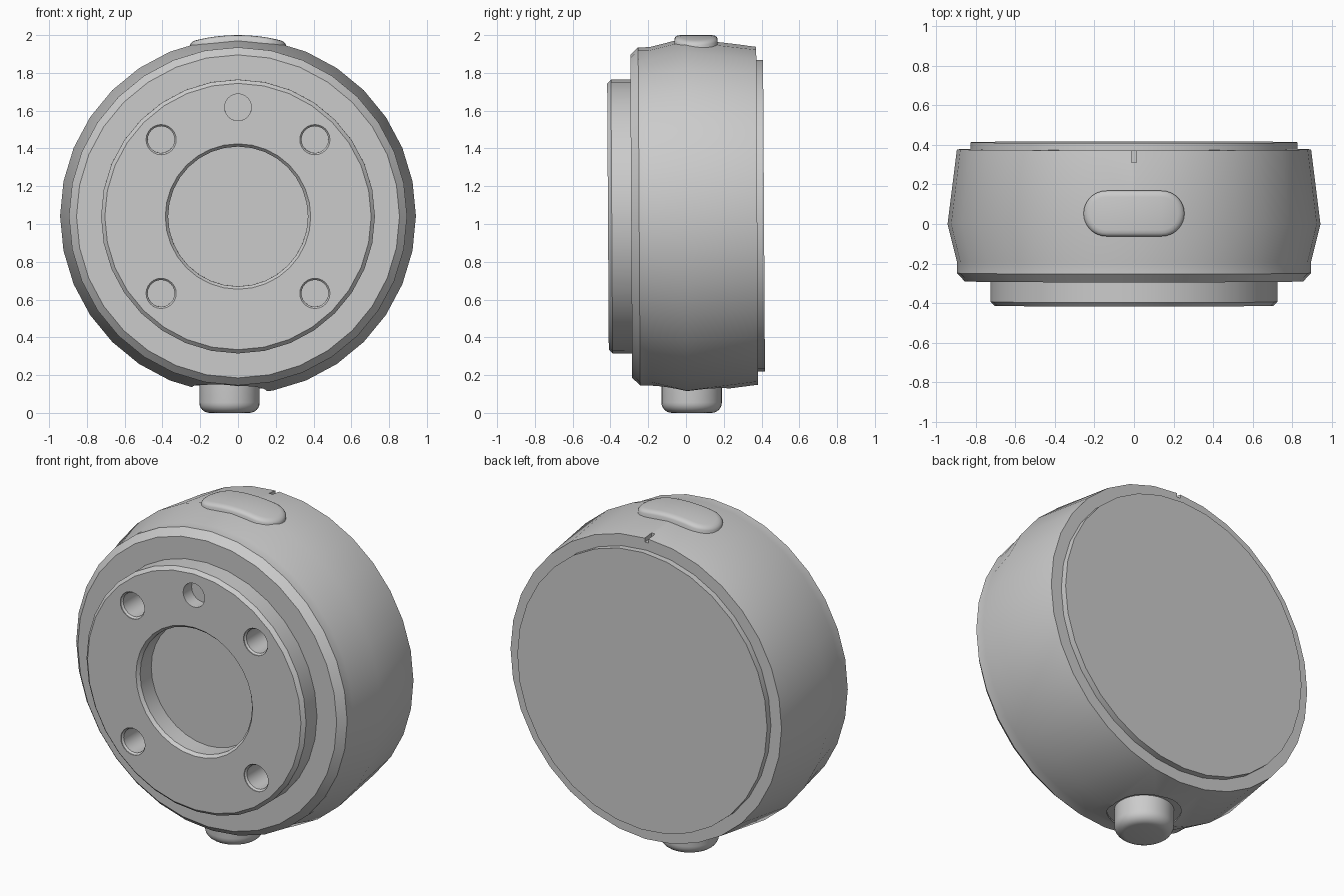
import bpy, bmesh
from math import sin, cos, pi, sqrt, radians
from mathutils import Matrix, Vector

if "Cube" in bpy.data.objects:
    bpy.data.objects.remove(bpy.data.objects["Cube"])

CENTRE = Vector((0, 0, 1.042))
TILT = 0.006
FACING = Matrix.Translation(CENTRE) @ Matrix.Rotation(-pi / 2 + TILT, 4, 'X')


def finish(bm, name, matrix=Matrix()):
    bmesh.ops.remove_doubles(bm, verts=bm.verts, dist=1e-5)
    bm.transform(matrix)
    bmesh.ops.recalc_face_normals(bm, faces=bm.faces)
    mesh = bpy.data.meshes.new(name)
    bm.to_mesh(mesh)
    bm.free()
    ob = bpy.data.objects.new(name, mesh)
    bpy.context.collection.objects.link(ob)
    return ob


def lathe(name, profile, segments, matrix=Matrix()):
    """Revolve (radius, height) points around local z."""
    bm = bmesh.new()
    rings = []
    for r, h in profile:
        if r == 0:
            rings.append([bm.verts.new((0, 0, h))] * segments)
        else:
            rings.append([bm.verts.new((r * cos(2 * pi * i / segments),
                                        r * sin(2 * pi * i / segments), h))
                          for i in range(segments)])
    for a, b in zip(rings, rings[1:]):
        for i in range(segments):
            j = (i + 1) % segments
            loop = list(dict.fromkeys((a[i], a[j], b[j], b[i])))
            bm.faces.new(loop)
    return finish(bm, name, matrix)


def cut(target, cutter):
    cutter.hide_render = True
    mod = target.modifiers.new("cut", 'BOOLEAN')
    mod.operation = 'DIFFERENCE'
    mod.solver = 'EXACT'
    mod.object = cutter
    bpy.context.view_layer.objects.active = target
    bpy.ops.object.modifier_apply(modifier=mod.name)
    bpy.data.objects.remove(cutter)


def smooth(ob, angle=25):
    bpy.ops.object.select_all(action='DESELECT')
    ob.select_set(True)
    bpy.context.view_layer.objects.active = ob
    bpy.ops.object.shade_smooth_by_angle(angle=radians(angle))


# Round housing with front mounting pad and central recess
body = lathe("housing", [
    (0, -0.29), (0.37, -0.29), (0.37, -0.395), (0.385, -0.413),
    (0.705, -0.413), (0.725, -0.393), (0.725, -0.29),
    (0.855, -0.29), (0.895, -0.248), (0.895, -0.19), (0.942, 0.0),
    (0.895, 0.377), (0, 0.377)], 32, FACING)

# Four countersunk screw holes and one locating hole in the pad
for sx in (-1, 1):
    for sz in (-1, 1):
        at = FACING @ Matrix.Translation((sx * 0.407, sz * 0.407, -0.413))
        cut(body, lathe("screw_cutter", [
            (0, -0.02), (0.08, -0.02), (0.08, 0.005), (0.071, 0.015),
            (0.071, 0.18), (0, 0.18)], 24, at))
at = FACING @ Matrix.Translation((0, -0.578, -0.413))
cut(body, lathe("locator_cutter", [
    (0, -0.02), (0.071, -0.02), (0.071, 0.08), (0, 0.08)], 24, at))

# Flat pocket around the bottom stud
STUD = Matrix.Translation((-0.045, 0.03, 0))
cut(body, lathe("pocket_cutter", [(0, 0), (0.2, 0), (0.2, 0.15), (0, 0.15)], 32, STUD))

# Index groove on the top rear edge
bm = bmesh.new()
bmesh.ops.create_cube(bm, size=1, matrix=Matrix.Translation((0, 0.35, 1.94))
                      @ Matrix.Diagonal((0.024, 0.08, 0.05, 1)))
cut(body, finish(bm, "groove_cutter"))
smooth(body)

# Rear cover plate
smooth(lathe("rear_cover", [(0, 0.36), (0.825, 0.36), (0.825, 0.413), (0, 0.413)],
             32, FACING))

# Rounded stud under the housing
round_edge = [(0.105 + 0.055 * sin(a), 0.055 - 0.055 * cos(a))
              for a in (pi / 2 * i / 6 for i in range(7))]
smooth(lathe("bottom_stud", [(0, 0)] + round_edge + [(0.16, 0.25), (0, 0.25)], 32, STUD), 35)


# Pill-shaped button wrapped over the curved top
def pill_half(inset):
    """Upper half of a pill outline, left to right."""
    r, s = 0.115 - inset, 0.14
    left = [(-s - r * cos(a), r * sin(a)) for a in (pi / 2 * i / 8 for i in range(9))]
    mid = [(-s + 2 * s * i / 8, r) for i in range(1, 8)]
    return left + mid + [(-x, y) for x, y in reversed(left)]


bm = bmesh.new()
rings = []
for inset, rise in ((0, -0.04), (0, 0.006), (0.006, 0.015), (0.016, 0.021), (0.032, 0.024)):
    half = pill_half(inset)
    outline = half + [(x, -y) for x, y in reversed(half[1:-1])]
    rings.append([bm.verts.new((x, y + 0.053, CENTRE.z + sqrt(0.934 ** 2 - x * x) + rise))
                  for x, y in outline])
n = len(rings[0])
for a, b in zip(rings, rings[1:]):
    for i in range(n):
        j = (i + 1) % n
        bm.faces.new((a[i], a[j], b[j], b[i]))
for ring in (rings[0], rings[-1]):
    for i in range(n // 2):
        loop = (ring[i], ring[i + 1], ring[-i - 1], ring[-i % n])
        bm.faces.new(list(dict.fromkeys(loop)))
smooth(finish(bm, "top_button"), 40)
